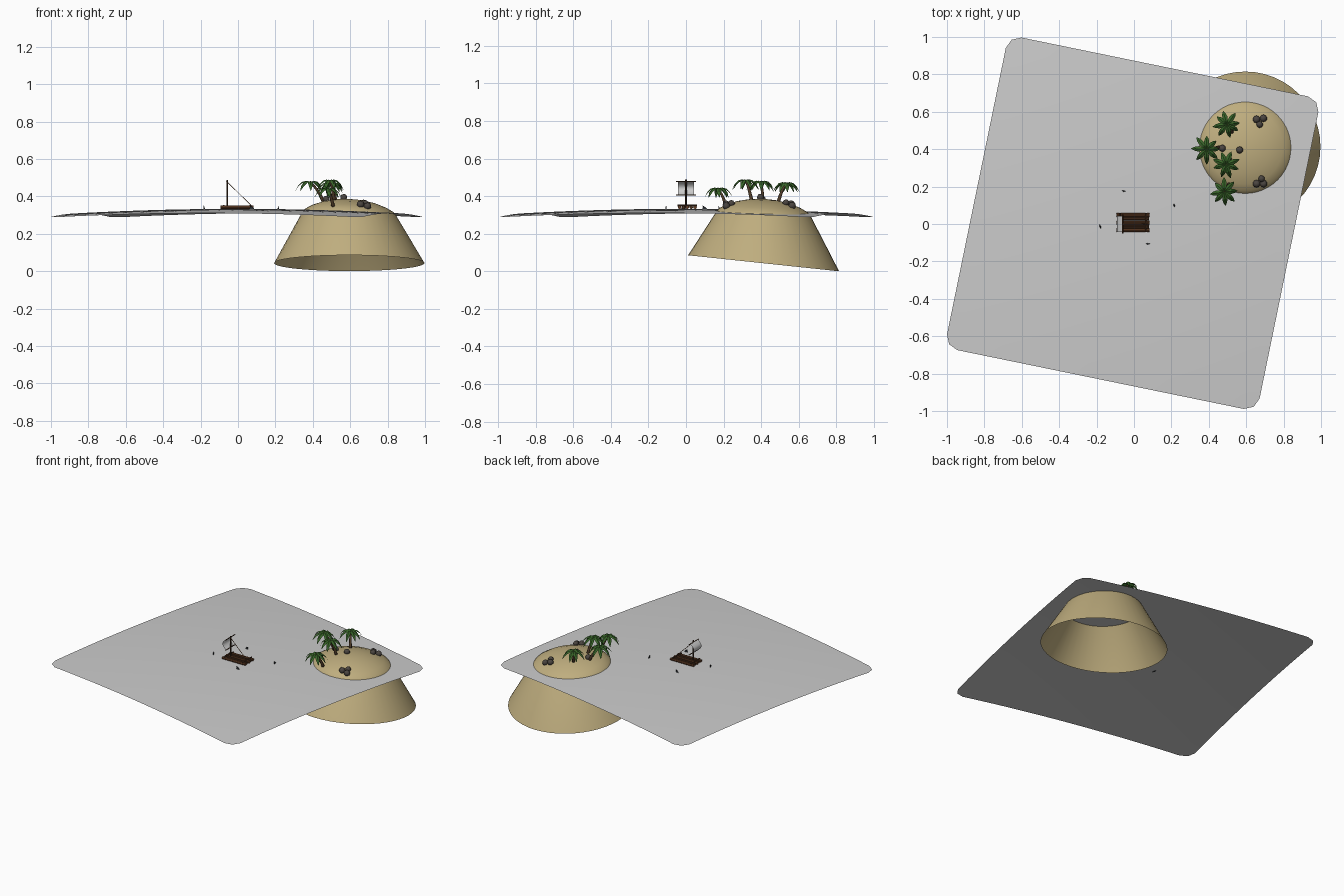
import bpy, bmesh, math, random
from mathutils import Vector, Matrix

if "Cube" in bpy.data.objects:
    bpy.data.objects.remove(bpy.data.objects["Cube"])

random.seed(4)


def mat(name, r, g, b):
    m = bpy.data.materials.new(name)
    m.diffuse_color = (r, g, b, 1)
    m.use_nodes = True
    m.node_tree.nodes["Principled BSDF"].inputs["Base Color"].default_value = m.diffuse_color
    return m


GREY = mat("pale grey", 0.6, 0.6, 0.6)
SAND = mat("sand", 0.52, 0.42, 0.21)
ROCK = mat("dark stone", 0.07, 0.06, 0.052)
BARK = mat("bark", 0.08, 0.045, 0.022)
LEAF = mat("palm green", 0.04, 0.13, 0.022)
WOOD = mat("raft wood", 0.13, 0.05, 0.02)
DARK = mat("dark wood", 0.06, 0.026, 0.012)
FIN = mat("fin black", 0.025, 0.03, 0.035)


def finish(bm, name, material, smooth=True):
    me = bpy.data.meshes.new(name)
    bm.to_mesh(me)
    bm.free()
    me.materials.append(material)
    for p in me.polygons:
        p.use_smooth = smooth
    ob = bpy.data.objects.new(name, me)
    bpy.context.collection.objects.link(ob)
    return ob


def tube(bm, pts, radii, n=8):
    """Sweep a round section along points, with closed ends."""
    rings = []
    for i, p in enumerate(pts):
        d = pts[min(i + 1, len(pts) - 1)] - pts[max(i - 1, 0)]
        q = d.to_track_quat('Z', 'Y')
        rings.append([bm.verts.new(p + q @ Vector((radii[i] * math.cos(a), radii[i] * math.sin(a), 0)))
                      for a in (2 * math.pi * k / n for k in range(n))])
    for a, b in zip(rings, rings[1:]):
        for k in range(n):
            bm.faces.new((a[k], a[(k + 1) % n], b[(k + 1) % n], b[k]))
    bm.faces.new(rings[0][::-1])
    bm.faces.new(rings[-1])


def rod(name, a, b, r, material, n=8):
    bm = bmesh.new()
    tube(bm, [Vector(a), Vector(b)], [r, r], n)
    ob = finish(bm, name, material, False)
    return ob


def sea_z(x, y):
    return 0.333 - 0.032 * (x * x + y * y)


# Sea: one gently domed sheet, turned, with clipped corners
bm = bmesh.new()
H = 0.853
bmesh.ops.create_grid(bm, x_segments=24, y_segments=24, size=H)
turn = Matrix.Rotation(math.radians(-11.6), 3, 'Z')
for v in bm.verts:
    if abs(v.co.x) > H - 0.001 and abs(v.co.y) > H - 0.001:
        v.co *= 1 - 0.022 / H
    v.co = turn @ v.co + Vector((-0.007, 0.004, 0))
    v.co.z = sea_z(v.co.x, v.co.y)
finish(bm, "sea_surface", GREY)

# Island: open skirt with a low dome, slightly tilted
CX, CY = 0.595, 0.413
PROFILE = [(0.25, 0.308), (0.235, 0.325), (0.2, 0.345), (0.14, 0.367), (0.07, 0.381), (0.0, 0.386)]


def ground(x, y):
    r = math.hypot(x - CX, y - CY)
    for (r0, z0), (r1, z1) in zip(PROFILE, PROFILE[1:]):
        if r >= r1:
            z = z1 + (z0 - z1) * (r - r1) / (r0 - r1)
            break
    return z - 0.04 * (x - CX) - 0.05 * (y - CY)


bm = bmesh.new()
N = 48
rings = []
for i, (r, z) in enumerate([(0.402, 0.043)] + PROFILE[:-1]):
    ring = []
    for k in range(N):
        a = 2 * math.pi * k / N
        x, y = CX + r * math.cos(a), CY + r * math.sin(a)
        h = ground(x, y) if i else z - 0.106 * (y - CY)
        ring.append(bm.verts.new((x, y, h)))
    rings.append(ring)
for a, b in zip(rings, rings[1:]):
    for k in range(N):
        bm.faces.new((a[k], a[(k + 1) % N], b[(k + 1) % N], b[k]))
top = bm.verts.new((CX, CY, 0.386))
for k in range(N):
    bm.faces.new((rings[-1][k], rings[-1][(k + 1) % N], top))
finish(bm, "sand_island", SAND)

# Rocks: two clusters of three and two single stones
for i, (x, y, r) in enumerate([(0.655, 0.56, 0.02), (0.692, 0.565, 0.02), (0.672, 0.532, 0.018),
                               (0.655, 0.215, 0.02), (0.692, 0.215, 0.02), (0.682, 0.242, 0.018),
                               (0.565, 0.396, 0.019), (0.472, 0.405, 0.019)]):
    bm = bmesh.new()
    bmesh.ops.create_icosphere(bm, subdivisions=2, radius=r)
    for v in bm.verts:
        v.co *= random.uniform(0.95, 1.05)
        v.co += Vector((x, y, ground(x, y) + 0.008))
    finish(bm, f"rock_{i + 1}", ROCK)


# Palms: curved trunk and a crown of drooping fronds
def palm(i, base, crown, size, spin):
    b = Vector((base[0], base[1], ground(*base) - 0.01))
    c = Vector(crown)
    mid = Vector((b.x * 0.6 + c.x * 0.4, b.y * 0.6 + c.y * 0.4, b.z * 0.35 + c.z * 0.65))
    pts = [b * (1 - t) ** 2 + mid * (2 * t * (1 - t)) + c * t * t for t in (j / 6 for j in range(7))]
    bm = bmesh.new()
    tube(bm, pts, [0.010 - 0.0008 * j for j in range(7)])
    finish(bm, f"palm_trunk_{i}", BARK)
    bm = bmesh.new()
    for k in range(8):
        a = spin + 2 * math.pi * k / 8 + random.uniform(-0.1, 0.1)
        out, side = Vector((math.cos(a), math.sin(a), 0)), Vector((-math.sin(a), math.cos(a), 0))
        length = size * random.uniform(0.9, 1.08)
        rows = []
        for t, w in ((0, 0.003), (0.25, 0.011), (0.5, 0.014), (0.75, 0.010), (1, 0.001)):
            p = c + out * length * (t - 0.1 * t ** 3) + Vector((0, 0, 0.055 * t - 0.1 * t * t))
            rows.append([bm.verts.new(p + side * w * s - Vector((0, 0, abs(s) * w * 0.5)))
                         for s in (-1, 0, 1)])
        for p, q in zip(rows, rows[1:]):
            for s in (0, 1):
                bm.faces.new((p[s], q[s], q[s + 1], p[s + 1]))
    finish(bm, f"palm_fronds_{i}", LEAF, False)


palm(1, (0.525, 0.49), (0.497, 0.532, 0.467), 0.08, 0.2)
palm(2, (0.46, 0.41), (0.387, 0.400, 0.475), 0.085, 0.0)
palm(3, (0.515, 0.35), (0.492, 0.318, 0.482), 0.083, 0.35)
palm(4, (0.51, 0.215), (0.482, 0.172, 0.438), 0.08, 0.1)

# Raft: logs lashed on two cross beams
for k in range(5):
    y = -0.034 + 0.0205 * k
    e = 0.004 * (k % 2)
    rod(f"raft_log_{k + 1}", (-0.094 + e, y, 0.341), (0.083 - e, y, 0.341), 0.0095,
        DARK if k in (1, 3) else WOOD)
for k, x in enumerate((-0.075, 0.065)):
    rod(f"cross_beam_{k + 1}", (x, -0.044, 0.350), (x, 0.058, 0.350), 0.005, DARK)

# Mast, yards and stay rope
rod("mast", (-0.057, 0, 0.335), (-0.057, 0, 0.488), 0.0045, DARK)
for k, z in enumerate((0.478, 0.407)):
    rod(f"sail_yard_{k + 1}", (-0.06, -0.052, z), (-0.06, 0.052, z), 0.003, DARK)
rod("stay_rope", (-0.055, 0, 0.474), (0.074, 0, 0.348), 0.0018, WOOD, 6)

# Sail: bellied sheet between the yards
bm = bmesh.new()
bmesh.ops.create_grid(bm, x_segments=8, y_segments=8, size=1)
for v in bm.verts:
    u, w = v.co.x, v.co.y
    v.co = (-0.062 - 0.028 * (1 - w * w), 0.043 * u, 0.4425 + 0.0355 * w)
finish(bm, "sail", GREY)

# Fins circling the raft: thin swept wedges
for i, (x, y, ang) in enumerate([(-0.055, 0.176, 165), (0.215, 0.1, 97), (-0.18, -0.015, 285), (0.075, -0.106, 0)]):
    bm = bmesh.new()
    z = sea_z(x, y)
    d = Vector((math.cos(math.radians(ang)), math.sin(math.radians(ang)), 0))
    s = Vector((-d.y, d.x, 0)) * 0.004
    at = lambda u, h: Vector((x, y, z + h)) + d * u
    low = [bm.verts.new(p) for p in (at(0.016, -0.004), at(0, -0.004) + s, at(-0.015, -0.004), at(0, -0.004) - s)]
    mid = [bm.verts.new(p) for p in (at(0.004, 0.010), at(-0.004, 0.010) + s * 0.6, at(-0.010, 0.010), at(-0.004, 0.010) - s * 0.6)]
    tip = bm.verts.new(at(-0.013, 0.02))
    for k in range(4):
        j = (k + 1) % 4
        bm.faces.new((low[k], low[j], mid[j], mid[k]))
        bm.faces.new((mid[k], mid[j], tip))
    bm.faces.new(low[::-1])
    finish(bm, f"fin_{i + 1}", FIN, False)
